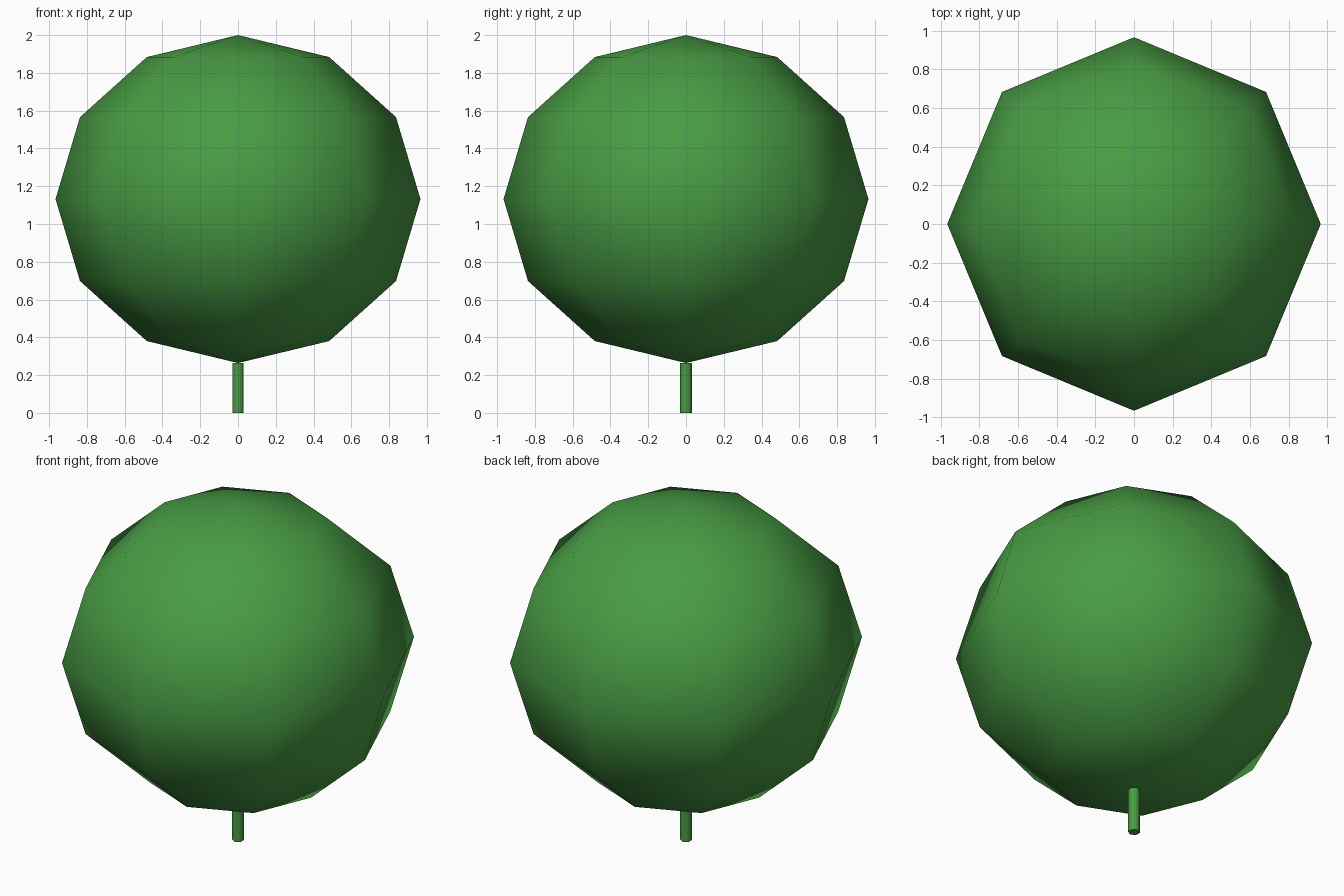
import bpy, math

if "Cube" in bpy.data.objects:
    bpy.data.objects.remove(bpy.data.objects["Cube"])

green = bpy.data.materials.new("leaf_green")
green.diffuse_color = (0.065, 0.33, 0.058, 1)
green.use_nodes = True
green.node_tree.nodes["Principled BSDF"].inputs["Base Color"].default_value = green.diffuse_color


def finish(name):
    obj = bpy.context.object
    obj.name = name
    obj.data.materials.append(green)
    return obj


# Crown: low-poly, smooth-shaded, slightly flattened ball
bpy.ops.mesh.primitive_uv_sphere_add(segments=8, ring_count=6, radius=1, location=(0, 0, 1.132))
crown = finish("crown")
crown.scale = (0.966, 0.966, 0.868)
bpy.ops.object.transform_apply(location=False, rotation=False, scale=True)
bpy.ops.object.shade_smooth()

# Trunk: thin six-sided post reaching the crown's lowest point
trunk_top = 0.263
bpy.ops.mesh.primitive_cylinder_add(vertices=6, radius=0.033, depth=trunk_top,
                                    location=(0, 0, trunk_top / 2))
finish("trunk")
bpy.ops.object.shade_smooth_by_angle(angle=math.radians(65))
